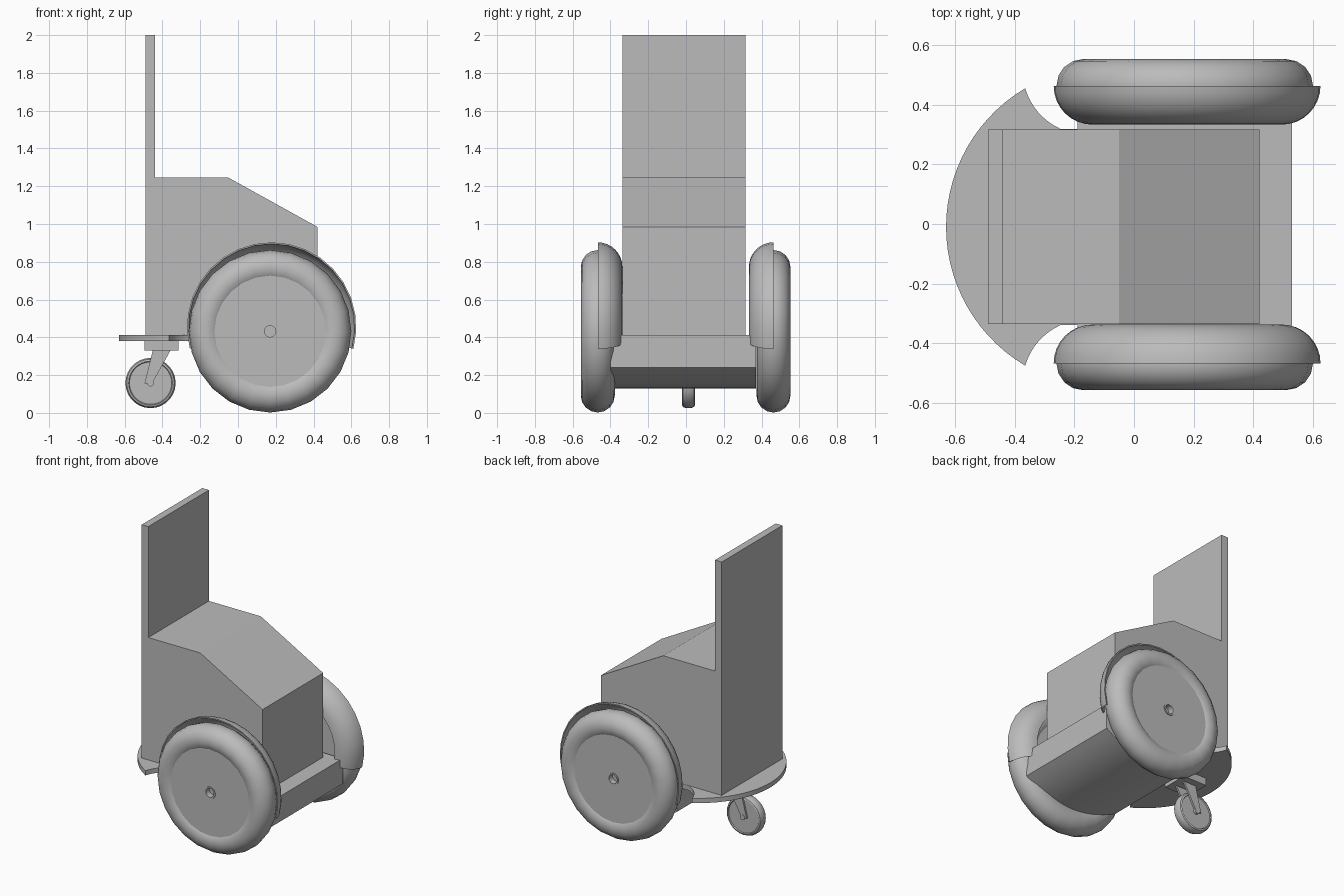
import bpy
import bmesh
from math import sin, cos, pi, radians, hypot, atan2

cube = bpy.data.objects.get("Cube")
if cube:
    bpy.data.objects.remove(cube, do_unlink=True)

grey = bpy.data.materials.new("plain grey")
grey.use_nodes = True
colour = (0.5, 0.5, 0.5, 1)
grey.diffuse_color = colour
grey.node_tree.nodes["Principled BSDF"].inputs["Base Color"].default_value = colour


def finish(name, bm, smooth=False):
    bmesh.ops.remove_doubles(bm, verts=bm.verts, dist=0.0001)
    bmesh.ops.recalc_face_normals(bm, faces=bm.faces)
    mesh = bpy.data.meshes.new(name)
    bm.to_mesh(mesh)
    bm.free()
    mesh.materials.append(grey)
    obj = bpy.data.objects.new(name, mesh)
    bpy.context.collection.objects.link(obj)
    if smooth:
        bpy.ops.object.select_all(action='DESELECT')
        obj.select_set(True)
        bpy.context.view_layer.objects.active = obj
        bpy.ops.object.shade_smooth_by_angle(angle=radians(35))
    return obj


def prism(name, outline, low, high, axis="y", smooth=False):
    """Extrude an outline along y (points are x, z) or z (points are x, y)."""
    bm = bmesh.new()

    def place(p, d):
        return (p[0], d, p[1]) if axis == "y" else (p[0], p[1], d)
    a = [bm.verts.new(place(p, low)) for p in outline]
    b = [bm.verts.new(place(p, high)) for p in outline]
    bm.faces.new(a)
    bm.faces.new(b)
    for i in range(len(a)):
        j = (i + 1) % len(a)
        bm.faces.new((a[i], a[j], b[j], b[i]))
    return finish(name, bm, smooth)


def lathe(name, profile, centre, steps=24, start=0, sweep=2 * pi, closed=True):
    """Turn a (radius, y) profile about an axis parallel to y."""
    bm = bmesh.new()
    cx, cy, cz = centre
    rings = []
    for i in range(steps + 1):
        t = start + sweep * i / steps
        rings.append([bm.verts.new((cx + r * cos(t), cy + y, cz + r * sin(t)))
                      for r, y in profile])
    n = len(profile)
    for a, b in zip(rings, rings[1:]):
        for k in range(n if closed else n - 1):
            m = (k + 1) % n
            bm.faces.new((a[k], a[m], b[m], b[k]))
    return finish(name, bm, True)


def arc(cx, cy, r, a0, a1, n):
    return [(cx + r * cos(a0 + (a1 - a0) * i / n),
             cy + r * sin(a0 + (a1 - a0) * i / n)) for i in range(n + 1)]


# Seat body with tall thin backrest
MID = -0.01
prism("seat_body", [(-0.49, 0.4), (-0.49, 1.245), (-0.05, 1.245),
                    (0.42, 0.985), (0.42, 0.4)], MID - 0.326, MID + 0.326)
prism("backrest", [(-0.49, 1.245), (-0.49, 2), (-0.44, 2), (-0.44, 1.245)],
      MID - 0.326, MID + 0.326)

# Chassis with a bowed underside
half, sag = 0.36, 0.11
R = (half ** 2 + sag ** 2) / (2 * sag)
spread = atan2(half, R - sag)
belly = arc(0.17, 0.13 + R, R, -pi / 2 - spread, -pi / 2 + spread, 16)
prism("chassis", belly + [(0.53, 0.412), (-0.19, 0.412)], -0.40, 0.37, smooth=True)

# Rear platform: round outer edge with scooped corners
outer = arc(-0.09, MID, 0.54, radians(120.6), radians(239.4), 28)


def scoop(side):
    p, q, c = (-0.365, 0.465), (-0.245, 0.328), (-0.335, 0.37)
    pts = []
    for i in range(1, 9):
        t = i / 8
        pts.append(tuple((1 - t) ** 2 * p[k] + 2 * t * (1 - t) * c[k] + t * t * q[k]
                         for k in (0, 1)))
    return [(x, MID + side * y) for x, y in pts]


prism("rear_platform", outer + scoop(-1) + [(-0.15, MID - 0.328), (-0.15, MID + 0.328)]
      + scoop(1)[::-1], 0.38, 0.412, "z", True)

# Main wheels, hubs and fenders
for side, label, y in ((1, "left", 0.463), (-1, "right", -0.467)):
    axle = (0.17, y, 0.432)
    lathe(label + "_tyre", arc(0.34, 0, 0.09, 0, 2 * pi * 15 / 16, 15), axle)
    hub = [(0, 0.04), (0.03, 0.04), (0.03, 0.08), (0.04, 0.08), (0.04, 0.076),
           (0.33, 0.076), (0.33, -0.076), (0, -0.076)]
    lathe(label + "_hub", [(r, side * d) for r, d in hub], axle, 32, closed=False)
    shell = arc(0.318, 0, 0.13, 0, pi / 2, 8) + arc(0.318, 0, 0.122, pi / 2, 0, 8)
    fender = lathe(label + "_fender", [(r, -side * d) for r, d in shell],
                   (0.178, y, 0.455), 18, radians(-15), radians(210))

# Caster: mount, fork and small wheel
CY = 0.013
prism("caster_mount", [(-0.495, 0.33), (-0.315, 0.33), (-0.315, 0.385), (-0.495, 0.385)],
      CY - 0.09, CY + 0.09)
for side, label in ((1, "left"), (-1, "right")):
    y = CY + side * 0.036
    prism(label + "_caster_fork", [(-0.45, 0.335), (-0.355, 0.335),
                                   (-0.455, 0.155), (-0.495, 0.155)], y - 0.006, y + 0.006)
lathe("caster_wheel", [(0, -0.028), (0.112, -0.028), (0.116, -0.034), (0.126, -0.03),
                       (0.133, -0.014), (0.133, 0.014), (0.126, 0.03), (0.116, 0.034),
                       (0.112, 0.028), (0, 0.028)], (-0.463, CY, 0.158), 28, closed=False)
lathe("caster_axle", [(0, -0.045), (0.018, -0.045), (0.018, 0.045), (0, 0.045)],
      (-0.463, CY, 0.158), 16, closed=False)
